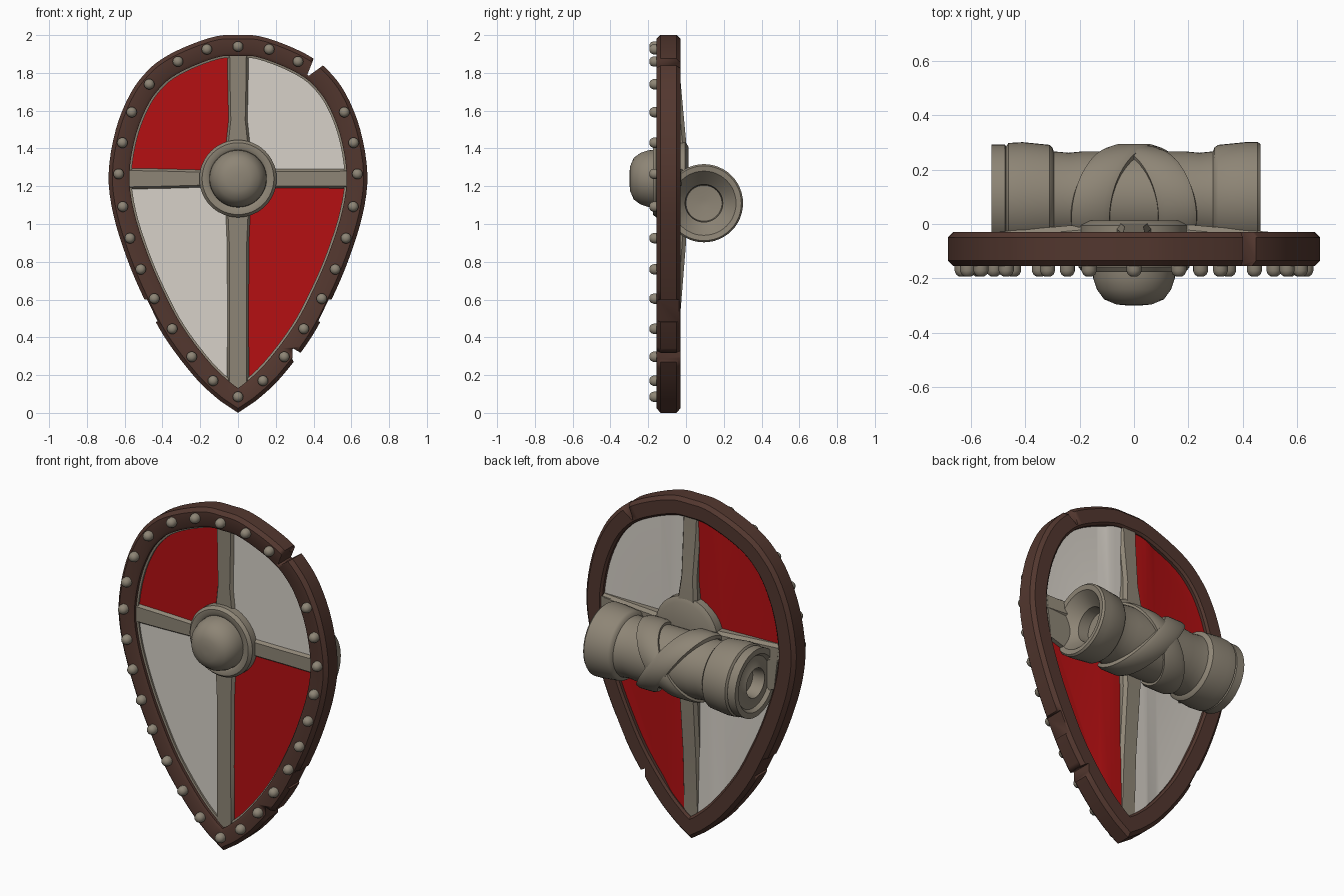
import bpy, bmesh, math
from mathutils import Vector

if "Cube" in bpy.data.objects:
    bpy.data.objects.remove(bpy.data.objects["Cube"])


def material(name, rgb):
    m = bpy.data.materials.new(name)
    m.diffuse_color = (*rgb, 1)
    m.use_nodes = True
    m.node_tree.nodes["Principled BSDF"].inputs["Base Color"].default_value = m.diffuse_color
    return m


BROWN = material("dark brown wood", (0.085, 0.038, 0.028))
METAL = material("warm grey metal", (0.27, 0.235, 0.18))
RED = material("red paint", (0.46, 0.005, 0.006))
WHITE = material("off white paint", (0.68, 0.64, 0.58))
CZ = 1.24  # height of the cross centre


def finish(name, bm, mats, angle=35):
    bmesh.ops.recalc_face_normals(bm, faces=bm.faces)
    me = bpy.data.meshes.new(name)
    bm.to_mesh(me)
    bm.free()
    ob = bpy.data.objects.new(name, me)
    bpy.context.collection.objects.link(ob)
    for m in mats:
        me.materials.append(m)
    bpy.ops.object.select_all(action='DESELECT')
    ob.select_set(True)
    bpy.context.view_layer.objects.active = ob
    bpy.ops.object.shade_smooth_by_angle(angle=math.radians(angle))
    return ob


def skin(bm, loops, closed_loop=True, closed_path=False):
    """Bridge rows of points with quads."""
    rows = [[bm.verts.new(p) for p in lp] for lp in loops]
    n = len(rows[0])
    for i in range(len(rows) if closed_path else len(rows) - 1):
        a, b = rows[i], rows[(i + 1) % len(rows)]
        for j in range(n if closed_loop else n - 1):
            k = (j + 1) % n
            bm.faces.new((a[j], a[k], b[k], b[j]))
    return rows


def lathe(bm, profile, place, n=40):
    """profile = (radius, distance along axis); place maps (u, v, axis) to xyz."""
    rows = skin(bm, [[place(r * math.cos(2 * math.pi * j / n), r * math.sin(2 * math.pi * j / n), t)
                      for j in range(n)] for r, t in profile])
    for row in (rows[0], rows[-1]):
        bm.faces.new(row)


# Shield outline: right half from the tip upward, smoothed and mirrored
half = [(0, 0), (.09, .06), (.225, .185), (.385, .395), (.495, .6), (.585, .81), (.66, 1.05),
        (.685, 1.265), (.647, 1.5), (.57, 1.69), (.48, 1.81), (.385, 1.885), (.25, 1.95), (.11, 1.995), (0, 2)]
P = [Vector(p) for p in half] + [Vector((-.11, 1.995))]
right = [P[0]]
for i in range(1, len(half) - 1):
    p0, p1, p2, p3 = P[i - 1:i + 3]
    for s in range(4):
        t = s / 4
        right.append(.5 * (2 * p1 + (p2 - p0) * t + (2 * p0 - 5 * p1 + 4 * p2 - p3) * t * t
                           + (3 * p1 - p0 - 3 * p2 + p3) * t ** 3))
right.append(P[len(half) - 1])
OUT = right + [Vector((-p.x, p.y)) for p in right[-2:0:-1]]


def offset(d, y):
    """Outline moved inward by d at depth y."""
    res, n = [], len(OUT)
    for i, p in enumerate(OUT):
        a = (p - OUT[i - 1]).normalized()
        b = (OUT[(i + 1) % n] - p).normalized()
        na, nb = Vector((-a.y, a.x)), Vector((-b.y, b.x))
        q = p + (na + nb) * d / (1 + na.dot(nb))
        res.append((q.x, y, q.y))
    return res


def ring(name, section, mat):
    bm = bmesh.new()
    skin(bm, [offset(d, y) for d, y in section], closed_path=True)
    return finish(name, bm, [mat])


rim = ring("wooden_rim", [(0, -.135), (.02, -.155), (.095, -.155), (.11, -.145),
                          (.11, -.042), (.098, -.03), (.02, -.03), (0, -.05)], BROWN)
ring("inner_trim", [(.1, -.13), (.121, -.125), (.121, -.09), (.1, -.09)], METAL)

# Battle notches cut into the rim
notches = [[(.43, 1.95), (.367, 1.79), (.375, 1.785), (.52, 1.89)],
           [(.287, .285), (.29, .342), (.38, .29), (.33, .2)],
           [(.56, .605), (.48, .6), (.425, .485), (.52, .45)],
           [(-.56, .605), (-.482, .6), (-.425, .485), (-.52, .45)]]
for pts in notches:
    bm = bmesh.new()
    rows = skin(bm, [[(x, y, z) for x, z in pts] for y in (-.3, .1)])
    for row in rows:
        bm.faces.new(row)
    cutter = finish("notch_cutter", bm, [BROWN])
    cutter.hide_render = True
    bpy.context.view_layer.objects.active = rim
    mod = rim.modifiers.new("notch", 'BOOLEAN')
    mod.operation, mod.object, mod.solver = 'DIFFERENCE', cutter, 'EXACT'
    bpy.ops.object.modifier_apply(modifier=mod.name)
    bpy.data.objects.remove(cutter)

# Painted panel: quartered red and white, swelling slightly on the back
bm = bmesh.new()
rows = skin(bm, [offset(.1, -.115), offset(.1, -.06)])
for row in rows:
    bm.faces.new(row)
for x in (-.2, -.13, -.09, 0, .09, .13, .2):
    bmesh.ops.bisect_plane(bm, geom=bm.verts[:] + bm.edges[:] + bm.faces[:],
                           plane_co=(x, 0, 0), plane_no=(1, 0, 0))
bmesh.ops.bisect_plane(bm, geom=bm.verts[:] + bm.edges[:] + bm.faces[:],
                       plane_co=(0, 0, CZ), plane_no=(0, 0, 1))
for v in bm.verts:
    if v.co.y > -.08 and abs(v.co.x) < .14:
        v.co.y += .012
for f in bm.faces:
    c = f.calc_center_median()
    f.material_index = 0 if c.x * (c.z - CZ) < 0 else 1
finish("painted_panel", bm, [RED, WHITE])


# Cross bars: rounded strips, thicker toward the middle on the back
def bar(name, stations, place):
    bm = bmesh.new()
    loops = []
    for t, w, back in stations:
        sec = [(-w, -.115), (-w + .012, -.132), (w - .012, -.132), (w, -.115),
               (w, back - .02), (w - .015, back), (-w + .015, back), (-w, back - .02)]
        loops.append([place(u, y, t) for u, y in sec])
    rows = skin(bm, loops)
    for row in (rows[0], rows[-1]):
        bm.faces.new(row)
    finish(name, bm, [METAL])


bar("vertical_bar", [(.09, .03, -.045), (.17, .058, -.045), (.5, .056, -.032), (.9, .058, 0), (1.08, .066, .004),
                     (1.4, .066, .004), (1.55, .05, -.01), (1.8, .055, -.033), (1.92, .056, -.04)],
    lambda u, y, t: (u, y, t))
bar("horizontal_bar", [(-.62, .056, -.04), (-.4, .052, -.02), (-.15, .045, .002), (.15, .05, .002),
                       (.4, .05, -.02), (.62, .052, -.04)],
    lambda u, y, t: (t, y, CZ + u))

# Round boss on the front with its collar, and the hub plate behind
bm = bmesh.new()
lathe(bm, [(.205, -.1), (.205, -.158), (.19, -.176), (.165, -.176), (.152, -.168), (.15, -.2), (.137, -.24),
           (.11, -.277), (.065, -.296), (.02, -.3)], lambda u, v, t: (u, t, CZ + v), 48)
finish("front_boss", bm, [METAL])
bm = bmesh.new()
lathe(bm, [(.2, -.08), (.2, -.005), (.17, .012), (.02, .012)], lambda u, v, t: (u, t, CZ + v), 48)
finish("back_hub", bm, [METAL])

# Rivets around the rim (one is lost at the top right notch)
spots = [(.165, 1.925), (.318, 1.86), (.47, 1.74), (.563, 1.592), (.612, 1.43), (.632, 1.265), (.61, 1.092),
         (.572, .925), (.515, .76), (.443, .605), (.348, .445), (.245, .297), (.132, .17)]
spots = [(0, 1.94), (0, .085)] + spots + [(-x, z) for x, z in spots]
spots.remove((.47, 1.74))
bm = bmesh.new()
for x, z in spots:
    lathe(bm, [(.028, -.145), (.028, -.172), (.022, -.186), (.01, -.194)],
          lambda u, v, t: (x + u, t, z + v), 14)
finish("rivets", bm, [METAL], 50)

# Arm grip behind the shield: a padded tube with cuffs and hollow ends
GY, GZ = .095, 1.11


def tube(u, v, t):
    return (t, max(GY + u, -.085), GZ + v)


bm = bmesh.new()
lathe(bm, [(.02, -.45), (.075, -.45), (.085, -.52), (.12, -.505), (.15, -.505), (.165, -.525), (.197, -.525),
           (.197, -.475), (.19, -.47), (.203, -.462), (.206, -.41), (.196, -.31), (.185, -.3), (.172, -.295),
           (.167, -.24), (.172, -.19), (.172, .19), (.167, .24), (.172, .29), (.188, .297), (.196, .31),
           (.206, .41), (.207, .455), (.198, .466), (.17, .462), (.115, .4), (.1, .385), (.095, .32),
           (.02, .31)], tube, 48)
finish("arm_grip", bm, [METAL])

# Two crossed leather-like wraps around the middle of the grip
for side, lift in ((1, .0), (-1, .006)):
    bm = bmesh.new()
    loops = []
    for i in range(37):
        a = math.radians(-135 + 270 * i / 36)
        c = side * .16 * math.sin(.8 * a)
        sec = [(-.072, .165), (-.07, .185), (-.045, .194), (.045, .194), (.07, .185), (.072, .165)]
        loops.append([tube((r + lift) * math.cos(a), (r + lift) * math.sin(a), c + w) for w, r in sec])
    rows = skin(bm, loops)
    for row in (rows[0], rows[-1]):
        bm.faces.new(row)
    finish("grip_wrap", bm, [METAL])

# Plates that fix the grip to the panel at both sides
for side in (-1, 1):
    bm = bmesh.new()
    rows = skin(bm, [[(side * x, y, z) for x, z in ((.36, 1.28), (.58, 1.28), (.55, 1.03), (.36, .97))]
                     for y in (-.07, -.035)])
    for row in rows:
        bm.faces.new(row)
    finish("grip_plate", bm, [METAL])
